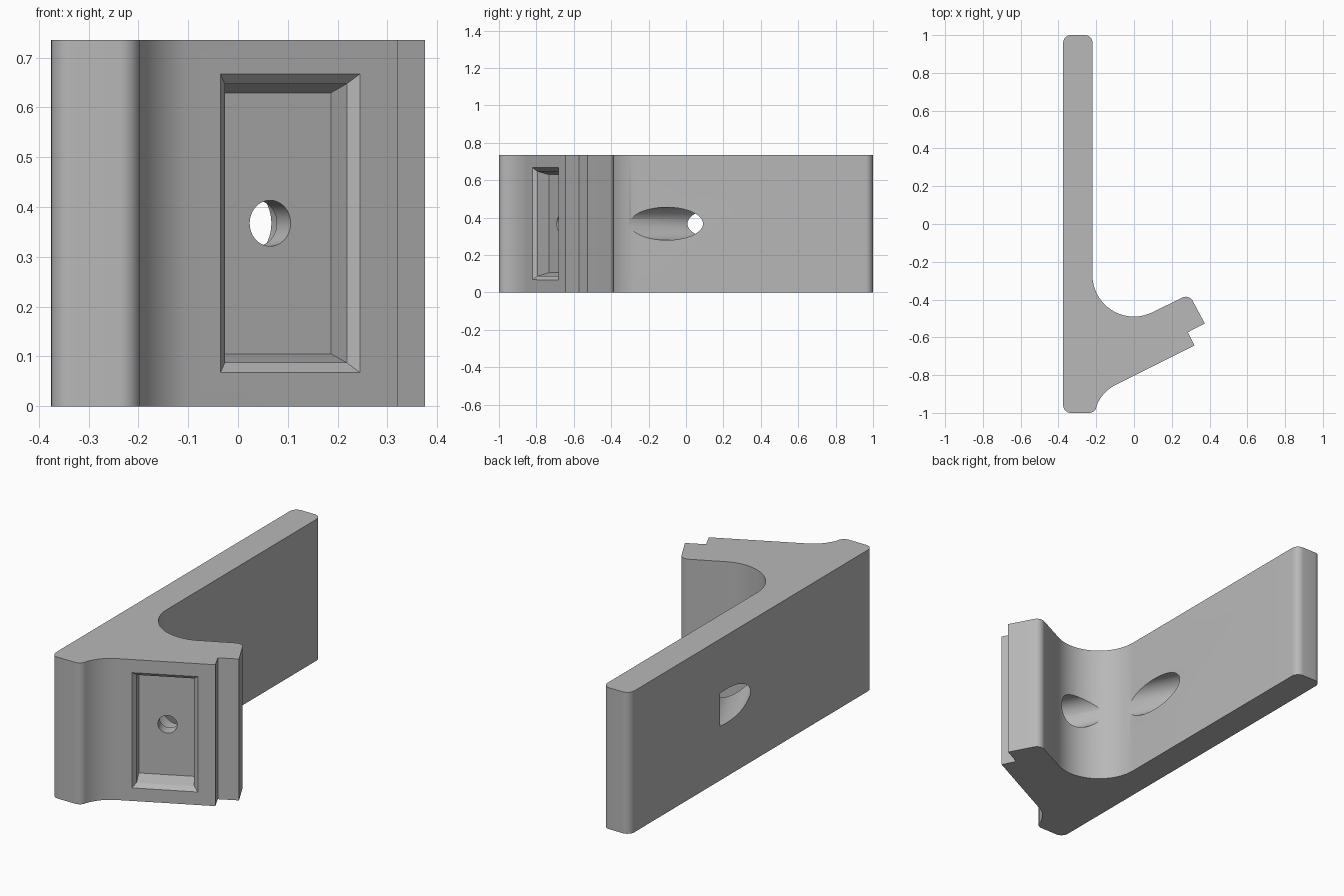
import bpy, bmesh, math
from mathutils import Matrix, Vector

cube = bpy.data.objects.get("Cube")
if cube:
    bpy.data.objects.remove(cube, do_unlink=True)

HEIGHT = 0.735
TILT = math.radians(26.7)           # angle of the short arm
DEG = math.degrees(TILT)
ALONG = Vector((math.cos(TILT), math.sin(TILT), 0))
INTO = Vector((-math.sin(TILT), math.cos(TILT), 0))

grey = bpy.data.materials.new("plain_grey")
grey.use_nodes = True
grey.diffuse_color = (0.48, 0.48, 0.48, 1)
grey.node_tree.nodes["Principled BSDF"].inputs["Base Color"].default_value = (0.48, 0.48, 0.48, 1)


def arc(cx, cy, r, start, end, steps):
    angles = [math.radians(start + (end - start) * i / steps) for i in range(steps + 1)]
    return [(cx + r * math.cos(a), cy + r * math.sin(a)) for a in angles]


def make_object(name, bm):
    bmesh.ops.recalc_face_normals(bm, faces=bm.faces)
    mesh = bpy.data.meshes.new(name)
    bm.to_mesh(mesh)
    bm.free()
    mesh.materials.append(grey)
    obj = bpy.data.objects.new(name, mesh)
    bpy.context.collection.objects.link(obj)
    return obj


# Bracket outline: long wall, inner fillet, tilted arm with a notched end, foot
outline = arc(-0.335, 0.96, 0.04, 180, 90, 8)
outline += arc(-0.26, 0.96, 0.04, 90, 0, 8)
outline += arc(0, -0.27, 0.22, 180, 270 + DEG, 36)
outline += arc(0.275, -0.425, 0.04, 90 + DEG, DEG, 10)
outline += [(0.375, -0.527), (0.285, -0.573), (0.32, -0.643)]
outline += arc(-0.01, -1.032, 0.2, 90 + DEG, 162, 14)
outline += arc(-0.238, -0.958, 0.042, -18, -90, 8)
outline += arc(-0.335, -0.96, 0.04, -90, -180, 8)

bm = bmesh.new()
base = bm.faces.new([bm.verts.new((x, y, 0)) for x, y in outline])
top = bmesh.ops.extrude_face_region(bm, geom=[base])["geom"]
bmesh.ops.translate(bm, vec=(0, 0, HEIGHT), verts=[v for v in top if isinstance(v, bmesh.types.BMVert)])
bracket = make_object("angled_bracket", bm)

# Frame on the arm's front face: local x along the arm, local z into it
frame = Matrix((ALONG, (0, 0, -1), INTO)).transposed().to_4x4()
frame.translation = (0.105, -0.751, HEIGHT / 2)


def pocket_cutter():
    """Rectangular recess with a chamfered rim and sloping ends."""
    bm = bmesh.new()
    rings = []
    for inset_x, inset_y, depth in ((-0.02, -0.02, -0.02), (0.02, 0.02, 0.02), (0.02, 0.038, 0.09)):
        w, h = 0.157 - inset_x, 0.3 - inset_y
        rings.append([bm.verts.new((sx * w, sy * h, depth))
                      for sx, sy in ((-1, -1), (1, -1), (1, 1), (-1, 1))])
    for a, b in zip(rings, rings[1:]):
        for i in range(4):
            j = (i + 1) % 4
            bm.faces.new((a[i], a[j], b[j], b[i]))
    bm.faces.new(rings[0])
    bm.faces.new(rings[-1])
    bm.transform(frame)
    return make_object("pocket_cutter", bm)


def bore_cutter(name, radius, start, end):
    bm = bmesh.new()
    bmesh.ops.create_cone(bm, cap_ends=True, segments=64, radius1=radius, radius2=radius,
                          depth=end - start,
                          matrix=frame @ Matrix.Translation((0, 0, (start + end) / 2)))
    return make_object(name, bm)


# Cut the pocket, the screw hole and the wide access bore through the wall
cutters = [pocket_cutter(),
           bore_cutter("screw_hole_cutter", 0.046, 0.03, 0.2),
           bore_cutter("access_bore_cutter", 0.088, 0.152, 1.115)]
bpy.context.view_layer.objects.active = bracket
for cutter in cutters:
    cutter.hide_render = True
    mod = bracket.modifiers.new("cut", "BOOLEAN")
    mod.operation = "DIFFERENCE"
    mod.solver = "EXACT"
    mod.object = cutter
    bpy.ops.object.modifier_apply(modifier=mod.name)
    bpy.data.objects.remove(cutter, do_unlink=True)

# Smooth the rounded parts, keep the edges crisp
for obj in bpy.context.selected_objects:
    obj.select_set(False)
bracket.select_set(True)
bpy.ops.object.shade_smooth_by_angle(angle=math.radians(25))
